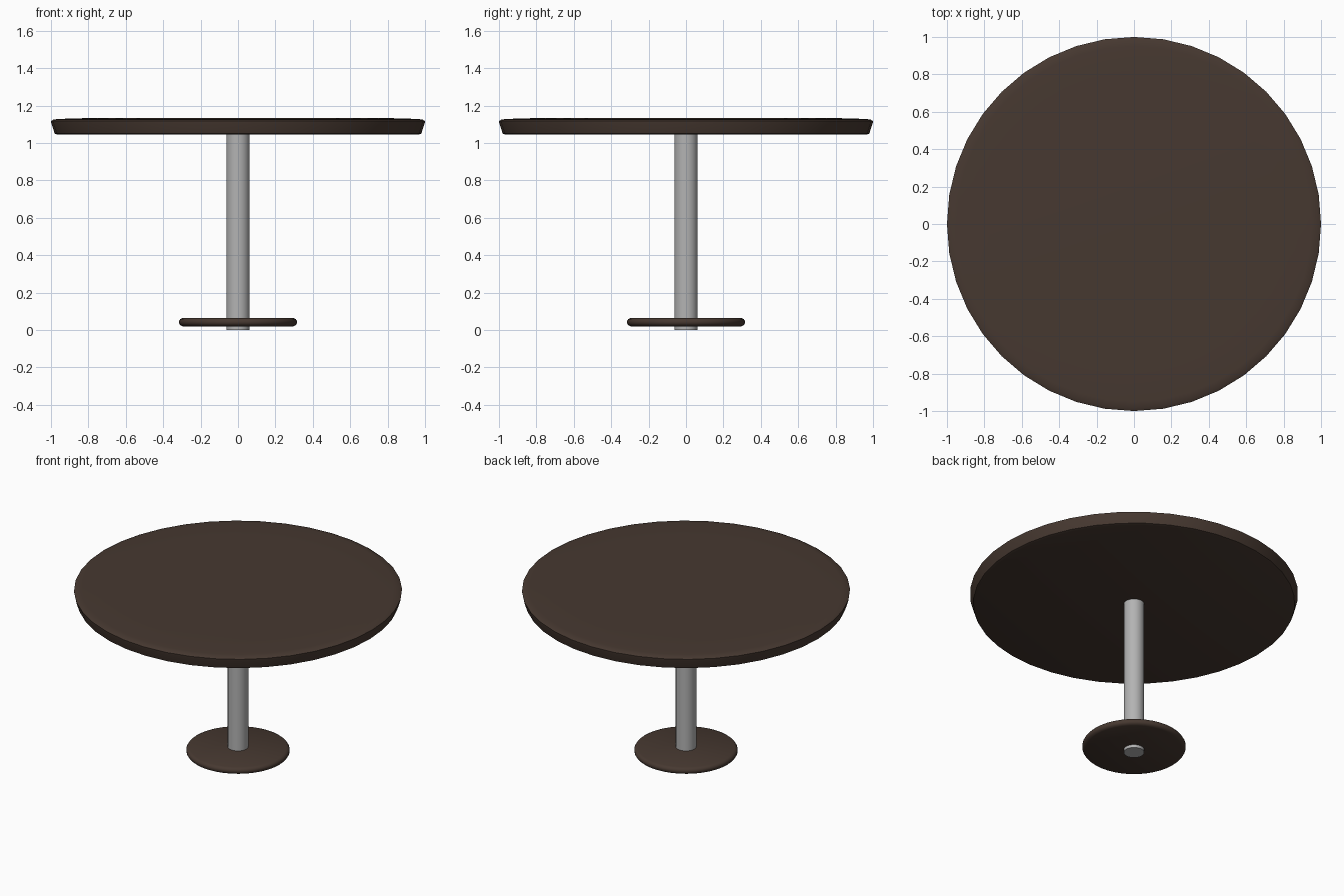
import bpy, bmesh, math

if "Cube" in bpy.data.objects:
    bpy.data.objects.remove(bpy.data.objects["Cube"])


def material(name, rgb):
    m = bpy.data.materials.new(name)
    m.diffuse_color = (*rgb, 1)
    m.use_nodes = True
    m.node_tree.nodes["Principled BSDF"].inputs["Base Color"].default_value = m.diffuse_color
    return m


def lathe(name, profile, sides, mat):
    """Spin (radius, z) points into a closed solid with flat end caps."""
    bm = bmesh.new()
    rings = []
    for r, z in profile:
        rings.append([bm.verts.new((r * math.cos(2 * math.pi * i / sides),
                                    r * math.sin(2 * math.pi * i / sides), z))
                      for i in range(sides)])
    for a, b in zip(rings, rings[1:]):
        for i in range(sides):
            j = (i + 1) % sides
            bm.faces.new((a[i], a[j], b[j], b[i]))
    bm.faces.new(rings[0][::-1])
    bm.faces.new(rings[-1])
    me = bpy.data.meshes.new(name)
    bm.to_mesh(me)
    bm.free()
    me.materials.append(mat)
    ob = bpy.data.objects.new(name, me)
    bpy.context.collection.objects.link(ob)
    bpy.ops.object.select_all(action='DESELECT')
    ob.select_set(True)
    bpy.context.view_layer.objects.active = ob
    bpy.ops.object.shade_smooth_by_angle(angle=math.radians(40))
    return ob


wood = material("dark_wood", (0.062, 0.040, 0.030))
metal = material("grey_metal", (0.45, 0.45, 0.45))

# Round top with tapered edge and softened upper rim
lathe("table_top", [(0.965, 1.045), (0.98, 1.05), (0.998, 1.105), (1.0, 1.118),
                    (0.985, 1.126), (0.95, 1.129), (0.78, 1.134)], 40, wood)

# Central pole, running through the foot plate to the ground
lathe("pole", [(0.0625, 0), (0.0625, 1.06)], 32, metal)

# Thin round foot plate with rounded edge
lathe("foot_plate", [(0.295, 0.02), (0.308, 0.026), (0.315, 0.036), (0.315, 0.049),
                     (0.308, 0.059), (0.295, 0.065)], 40, wood)
